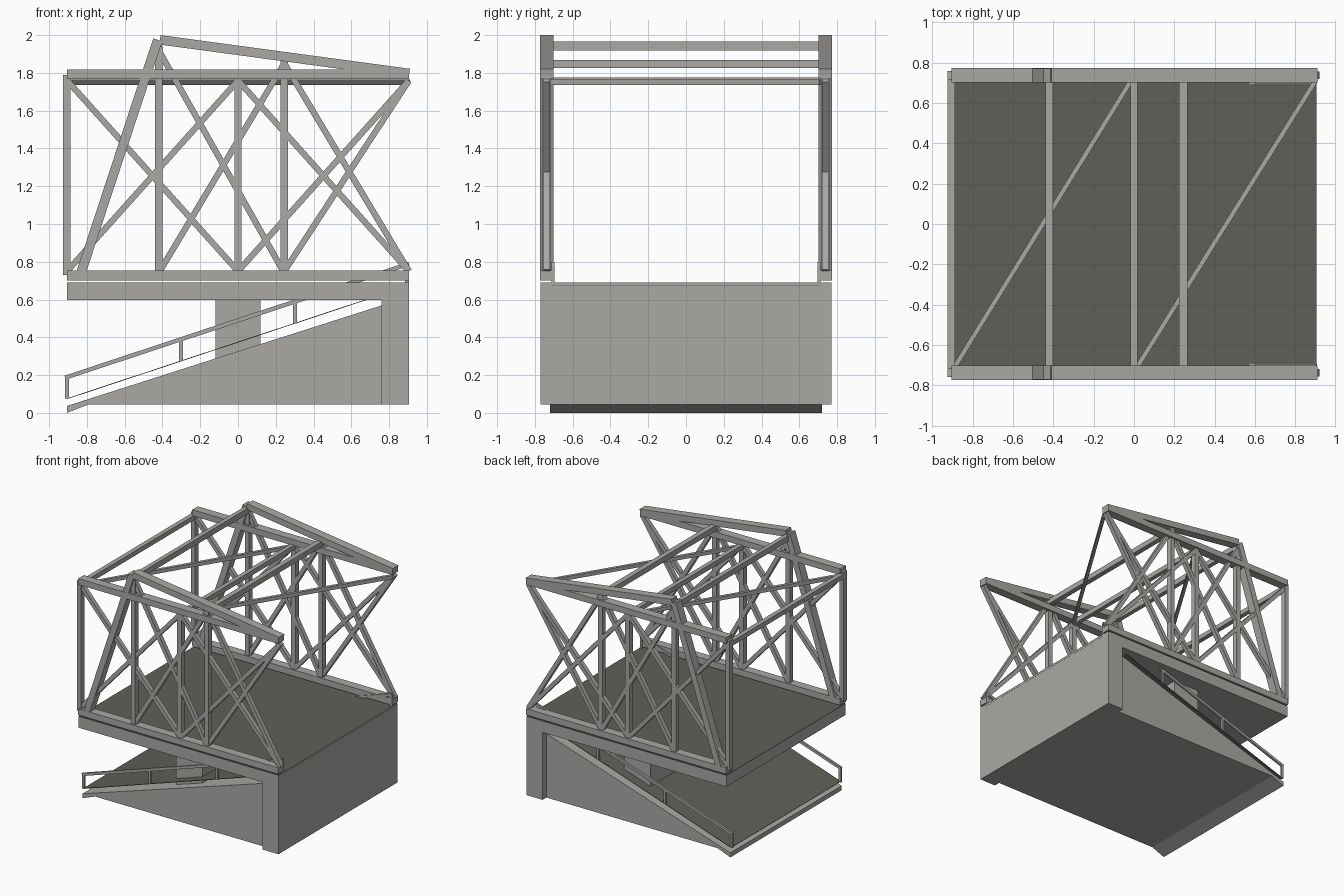
import bpy, bmesh
from mathutils import Vector

if "Cube" in bpy.data.objects:
    bpy.data.objects.remove(bpy.data.objects["Cube"])


def material(name, rgb):
    m = bpy.data.materials.new(name)
    m.diffuse_color = (*rgb, 1)
    m.use_nodes = True
    m.node_tree.nodes["Principled BSDF"].inputs["Base Color"].default_value = m.diffuse_color
    return m


GREY = material("warm_grey", (0.40, 0.395, 0.375))
DARK = material("dark_road", (0.118, 0.118, 0.102))


def finish(name, bm, mat):
    bmesh.ops.recalc_face_normals(bm, faces=bm.faces)
    me = bpy.data.meshes.new(name)
    bm.to_mesh(me)
    bm.free()
    me.materials.append(mat)
    ob = bpy.data.objects.new(name, me)
    bpy.context.collection.objects.link(ob)
    return ob


def beam(name, p, q, w, h, side=(0, 1, 0), mat=GREY):
    """Bar from p to q, w wide along side and h thick across it."""
    p, q, s = Vector(p), Vector(q), Vector(side)
    t = (q - p).normalized().cross(s)
    bm = bmesh.new()
    ends = []
    for c in (p, q):
        ends.append([bm.verts.new(c + s * w * a / 2 + t * h * b / 2)
                     for a, b in ((-1, -1), (1, -1), (1, 1), (-1, 1))])
    bm.faces.new(ends[0])
    bm.faces.new(ends[1])
    for i in range(4):
        j = (i + 1) % 4
        bm.faces.new((ends[0][i], ends[0][j], ends[1][j], ends[1][i]))
    return finish(name, bm, mat)


def block(name, x, y, z, mat=GREY):
    ym, zm = (y[0] + y[1]) / 2, (z[0] + z[1]) / 2
    return beam(name, (x[0], ym, zm), (x[1], ym, zm), y[1] - y[0], z[1] - z[0], mat=mat)


def extrude_profile(name, pts, half, mat=GREY):
    """Side profile in x, z pulled across the full width."""
    bm = bmesh.new()
    f = bm.faces.new([bm.verts.new((x, -half, z)) for x, z in pts])
    r = bmesh.ops.extrude_face_region(bm, geom=[f])
    bmesh.ops.translate(bm, vec=(0, 2 * half, 0),
                        verts=[v for v in r["geom"] if isinstance(v, bmesh.types.BMVert)])
    return finish(name, bm, mat)


# Base: end wall, ramp body, pier, deck
block("end_wall", (0.76, 0.905), (-0.77, 0.77), (0.045, 0.69))
extrude_profile("ramp_body", [(-0.905, 0.0), (-0.905, 0.037), (0.77, 0.572),
                              (0.77, 0.045), (-0.79, 0.045)], 0.72)
block("pier", (-0.12, 0.12), (-0.63, 0.63), (0.25, 0.61))
block("deck", (-0.905, 0.905), (-0.77, 0.77), (0.597, 0.688))
block("deck_road", (-0.905, 0.905), (-0.77, 0.77), (0.687, 0.691), DARK)

# Ramp road sheet floating over the ramp body
SLOPE = 0.331


def road_z(x):
    return 0.075 + SLOPE * (x + 0.905)


beam("ramp_road", (-0.905, 0, road_z(-0.905)), (0.905, 0, road_z(0.905)), 1.42, 0.004, mat=DARK)

# Web members in the plane of each truss: x, z to x, z
VERTICALS = [(-0.907, 0.73, 1.79), (-0.42, 0.74, 1.94), (0.0, 0.74, 1.78), (0.245, 0.74, 1.87)]
DIAGONALS = [
    (-0.905, 1.76, 0.0, 0.75), (-0.905, 0.75, 0.0, 1.76),
    (-0.42, 0.74, 0.245, 1.85), (-0.42, 1.92, 0.245, 0.74),
    (0.0, 1.76, 0.905, 0.75), (0.0, 0.75, 0.905, 1.76),
    (0.245, 1.85, 0.905, 0.75), (0.245, 0.75, 0.905, 1.76),
]

for sgn, tag in ((-1, "front"), (1, "back")):
    y = sgn * 0.737
    # Chords and heavy raking strut
    beam(f"{tag}_bottom_chord", (-0.905, y, 0.727), (0.905, y, 0.727), 0.072, 0.052)
    beam(f"{tag}_top_chord", (-0.905, y, 1.793), (0.905, y, 1.793), 0.072, 0.05)
    beam(f"{tag}_raking_strut", (-0.83, y, 0.745), (-0.425, y, 1.975), 0.07, 0.05)
    beam(f"{tag}_sloped_chord", (-0.413, y, 1.975), (0.907, y, 1.797), 0.072, 0.05)
    for i, (x, a, b) in enumerate(VERTICALS):
        beam(f"{tag}_vertical_{i}", (x, y, a), (x, y, b), 0.044, 0.038)
    for i, (x0, z0, x1, z1) in enumerate(DIAGONALS):
        beam(f"{tag}_diagonal_{i}", (x0, y, z0), (x1, y, z1), 0.036, 0.032)
    # Ramp handrail and posts
    yr = sgn * 0.703
    beam(f"{tag}_handrail", (-0.915, yr, road_z(-0.915) + 0.115),
         (0.905, yr, road_z(0.905) + 0.115), 0.016, 0.022)
    for i, x in enumerate((-0.905, -0.302, 0.302, 0.895)):
        beam(f"{tag}_rail_post_{i}", (x, yr, road_z(x)), (x, yr, road_z(x) + 0.115), 0.016, 0.02)

# Cross beams joining the trusses: x, z, width, height
for i, (x, z, w, h) in enumerate([(-0.907, 1.757, 0.038, 0.038), (-0.42, 1.942, 0.036, 0.046),
                                  (0.0, 1.755, 0.036, 0.04), (0.245, 1.847, 0.042, 0.044)]):
    beam(f"cross_beam_{i}", (x, -0.74, z), (x, 0.74, z), w, h, side=(1, 0, 0))

# Plan bracing between the top chords
for i, (x0, x1) in enumerate(((-0.89, -0.015), (0.015, 0.9))):
    beam(f"plan_brace_{i}", (x0, -0.71, 1.75), (x1, 0.71, 1.75), 0.03, 0.024, side=(0, 0, 1))
